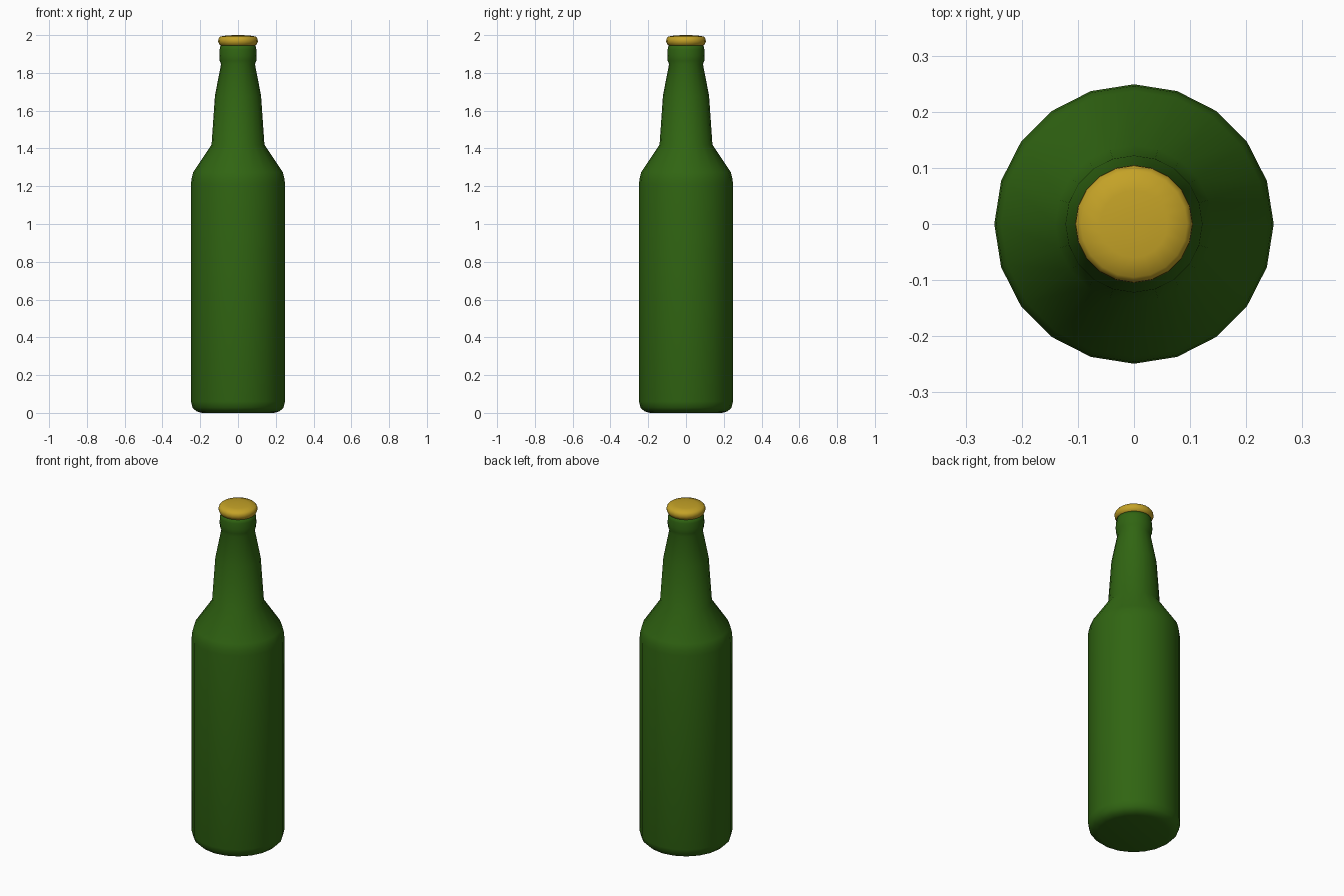
import bpy, bmesh, math

if "Cube" in bpy.data.objects:
    bpy.data.objects.remove(bpy.data.objects["Cube"])

SIDES = 20


def material(name, color):
    m = bpy.data.materials.new(name)
    m.diffuse_color = color
    m.use_nodes = True
    m.node_tree.nodes["Principled BSDF"].inputs["Base Color"].default_value = m.diffuse_color
    return m


def lathe(name, profile, mat):
    """Revolve (radius, z) points about z and close both ends."""
    bm = bmesh.new()
    rings = []
    for r, z in profile:
        rings.append([bm.verts.new((r * math.cos(2 * math.pi * i / SIDES),
                                    r * math.sin(2 * math.pi * i / SIDES), z))
                      for i in range(SIDES)])
    for a, b in zip(rings, rings[1:]):
        for i in range(SIDES):
            j = (i + 1) % SIDES
            bm.faces.new((a[i], a[j], b[j], b[i]))
    bm.faces.new(rings[0][::-1])
    bm.faces.new(rings[-1])
    for f in bm.faces:
        f.smooth = True
    mesh = bpy.data.meshes.new(name)
    bm.to_mesh(mesh)
    bm.free()
    mesh.materials.append(mat)
    ob = bpy.data.objects.new(name, mesh)
    bpy.context.collection.objects.link(ob)
    return ob


green = material("green_glass", (0.03, 0.13, 0.006, 1))
gold = material("gold_metal", (0.55, 0.36, 0.02, 1))

# Bottle: rounded base, straight body, shoulder, tapering neck, lip ring
lathe("bottle", [
    (0.19, 0.0), (0.22, 0.008), (0.241, 0.028), (0.249, 0.06),
    (0.249, 1.21), (0.246, 1.24), (0.237, 1.275),
    (0.14, 1.42), (0.122, 1.68), (0.09, 1.845),
    (0.097, 1.865), (0.099, 1.89), (0.097, 1.925), (0.092, 1.95),
], green)

# Crown cap with rounded rim
lathe("cap", [
    (0.09, 1.945), (0.097, 1.948), (0.105, 1.965), (0.104, 1.98),
    (0.095, 1.992), (0.06, 1.998), (0.02, 2.0),
], gold)
